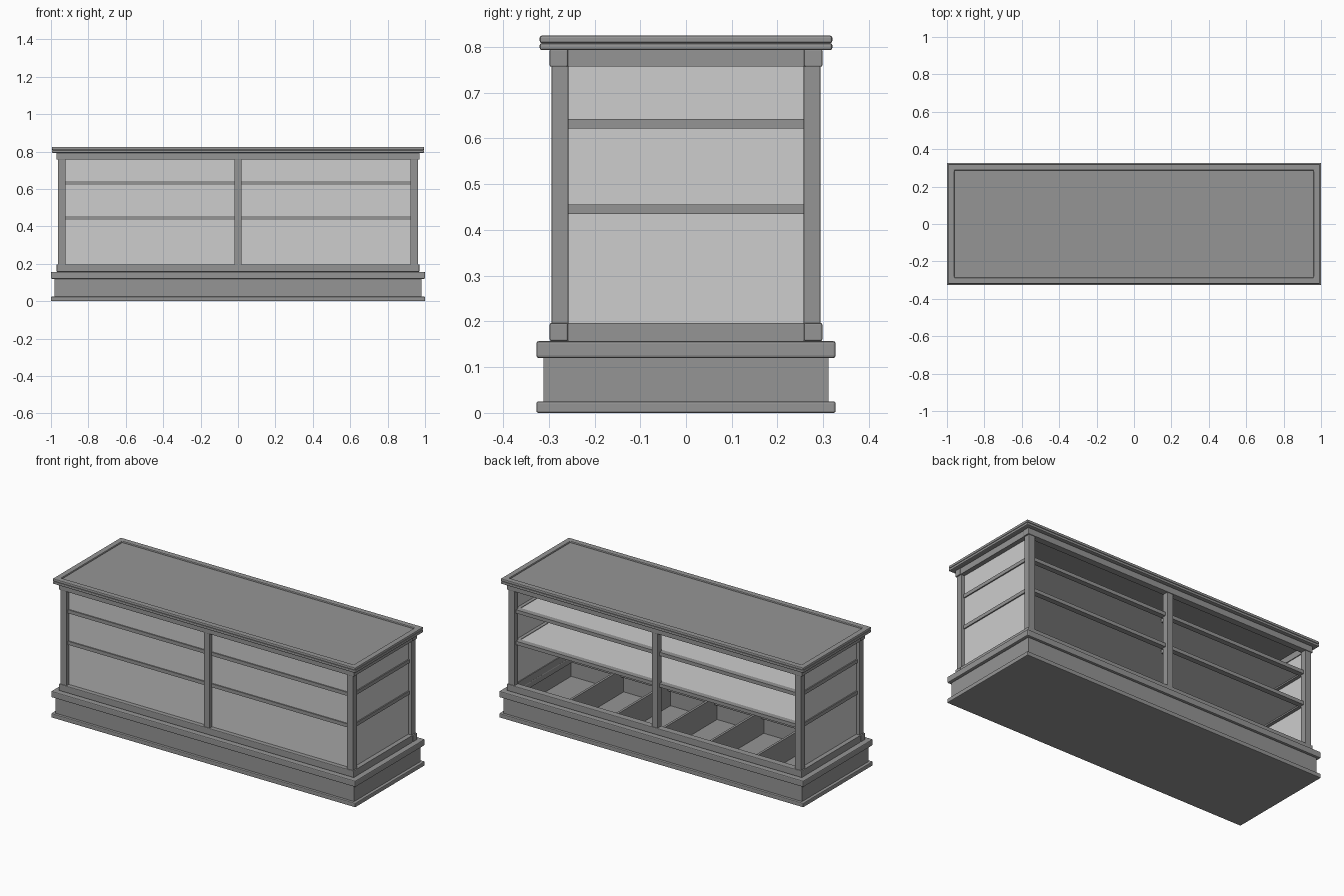
import bpy, bmesh

if "Cube" in bpy.data.objects:
    bpy.data.objects.remove(bpy.data.objects["Cube"])


def material(name, value):
    m = bpy.data.materials.new(name)
    m.diffuse_color = (value, value, value, 1)
    m.use_nodes = True
    m.node_tree.nodes["Principled BSDF"].inputs["Base Color"].default_value = m.diffuse_color
    return m


WOOD = material("grey_frame", 0.30)
GLASS = material("pale_glass", 0.61)


def finish(name, bm, mat, bevel):
    bmesh.ops.recalc_face_normals(bm, faces=bm.faces)
    mesh = bpy.data.meshes.new(name)
    bm.to_mesh(mesh)
    bm.free()
    mesh.materials.append(mat)
    ob = bpy.data.objects.new(name, mesh)
    bpy.context.collection.objects.link(ob)
    if bevel:
        mod = ob.modifiers.new("rounded_edges", 'BEVEL')
        mod.width = bevel
        mod.segments = 2
    return ob


def box(name, x, y, z, mat=WOOD, bevel=0):
    """Box from (min, max) pairs."""
    bm = bmesh.new()
    bmesh.ops.create_cube(bm, size=1)
    for v in bm.verts:
        for i, r in enumerate((x, y, z)):
            v.co[i] = r[0] if v.co[i] < 0 else r[1]
    return finish(name, bm, mat, bevel)


def ring(name, hx, hy, z, wide, mat=WOOD, bevel=0):
    """Closed rectangular frame with a hollow middle."""
    bm = bmesh.new()
    loops = []
    for inset, h in ((0, z[0]), (0, z[1]), (wide, z[1]), (wide, z[0])):
        a, b = hx - inset, hy - inset
        loops.append([bm.verts.new(p) for p in
                      ((-a, -b, h), (a, -b, h), (a, b, h), (-a, b, h))])
    for i in range(4):
        for j in range(4):
            p, q, k = loops[i], loops[(i + 1) % 4], (j + 1) % 4
            bm.faces.new((p[j], p[k], q[k], q[j]))
    return finish(name, bm, mat, bevel)


def butt_frame(name, hx, hy, z, wide, bevel):
    """Four rails, with the side rails fitted between the long ones."""
    for s, label in ((-1, "front"), (1, "back")):
        y = sorted((s * hy, s * (hy - wide)))
        box(f"{name}_{label}", (-hx, hx), y, z, WOOD, bevel)
    for s, label in ((-1, "left"), (1, "right")):
        x = sorted((s * (hx - 0.003), s * (hx - wide)))
        box(f"{name}_{label}", x, (wide - hy, hy - wide), z)


# Hollow base with its mouldings
box("base_floor", (-1, 1), (-0.327, 0.327), (0, 0.025), WOOD, 0.004)
ring("base_wall", 0.982, 0.312, (0.02, 0.125), 0.03)
ring("base_top_moulding", 1.0, 0.327, (0.12, 0.157), 0.07, WOOD, 0.005)

# Bin dividers in the base
for i in range(-2, 3):
    x = i * 0.307
    box("bin_divider", (x - 0.007, x + 0.007), (-0.285, 0.285), (0.02, 0.165))

# Lower and upper rails of the cabinet
butt_frame("lower_rail", 0.97, 0.298, (0.157, 0.197), 0.04, 0.004)
butt_frame("upper_rail", 0.97, 0.298, (0.757, 0.795), 0.04, 0.003)

# Corner posts and centre posts
for sy in (-1, 1):
    y = sorted((sy * 0.257, sy * 0.294))
    for sx in (-1, 1):
        box("corner_post", sorted((sx * 0.922, sx * 0.962)), y,
            (0.157, 0.76), WOOD, 0.002)
    box("centre_post", (-0.02, 0.02), y, (0.19, 0.76), WOOD, 0.002)

# Glass panes on the front and both ends
box("front_glass", (-0.925, 0.925), (-0.272, -0.267), (0.19, 0.76), GLASS)
for sx in (-1, 1):
    box("end_glass", sorted((sx * 0.935, sx * 0.940)), (-0.265, 0.265),
        (0.19, 0.76), GLASS)

# Framed glass shelves with small brackets at the centre posts
for z in (0.435, 0.622):
    ring("shelf_frame", 0.947, 0.279, (z, z + 0.021), 0.032)
    box("shelf_glass", (-0.92, 0.92), (-0.25, 0.25), (z + 0.008, z + 0.018), GLASS)
    for sy in (-1, 1):
        box("shelf_bracket", (-0.012, 0.012), sorted((sy * 0.235, sy * 0.26)),
            (z - 0.02, z + 0.002))

# Top with stepped moulding and slightly recessed panel
box("top_board", (-0.995, 0.995), (-0.32, 0.32), (0.793, 0.8085), WOOD, 0.005)
box("top_panel", (-0.965, 0.965), (-0.29, 0.29), (0.80, 0.816))
ring("top_rim", 0.995, 0.32, (0.8085, 0.825), 0.034, WOOD, 0.005)
